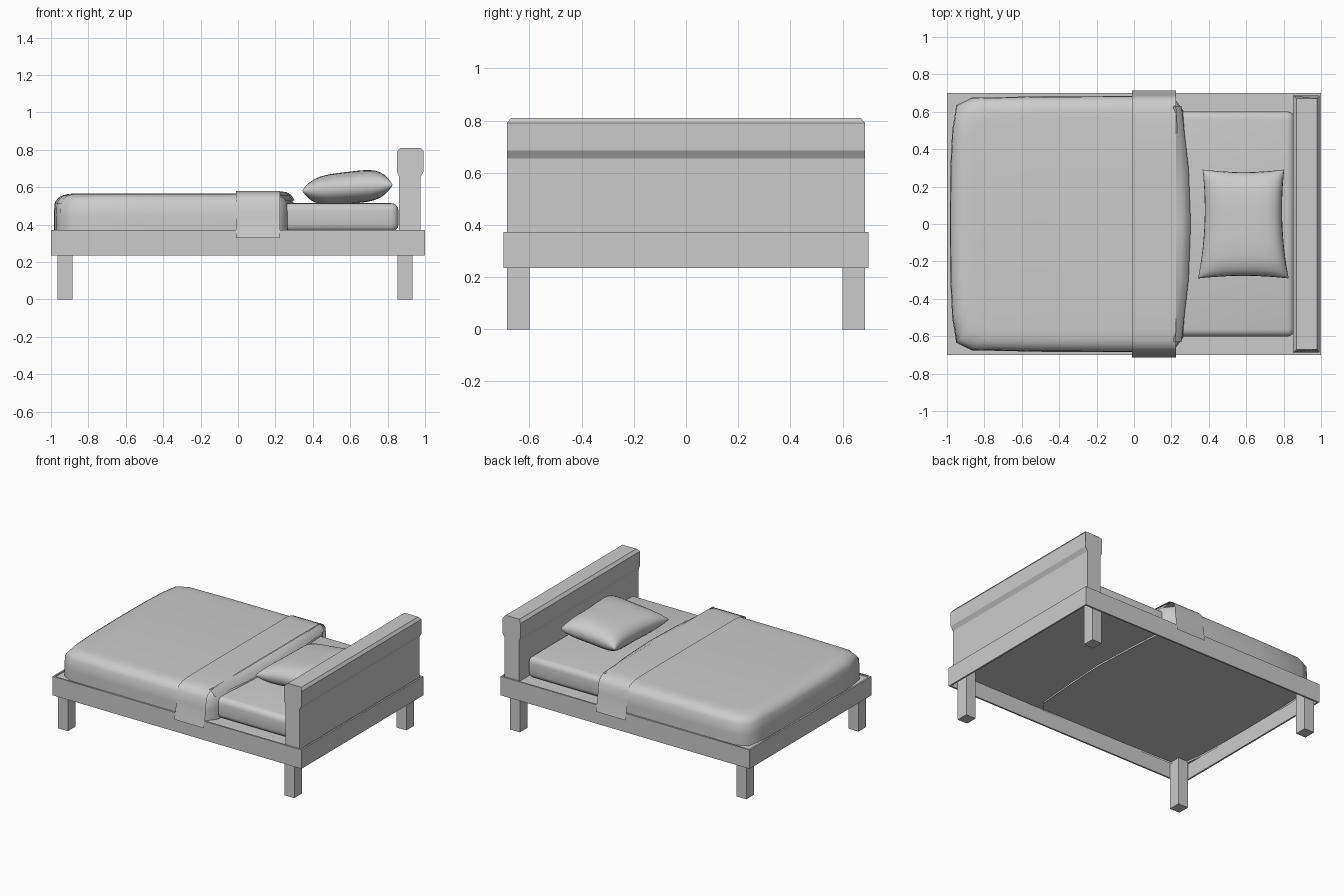
import bpy, bmesh, math

if "Cube" in bpy.data.objects:
    bpy.data.objects.remove(bpy.data.objects["Cube"])


def finish(name, bm, smooth=False):
    bmesh.ops.recalc_face_normals(bm, faces=bm.faces[:])
    mesh = bpy.data.meshes.new(name)
    bm.to_mesh(mesh)
    bm.free()
    ob = bpy.data.objects.new(name, mesh)
    bpy.context.collection.objects.link(ob)
    if smooth:
        for p in mesh.polygons:
            p.use_smooth = True
    return ob


def box(name, x, y, z, smooth=False):
    bm = bmesh.new()
    bmesh.ops.create_cube(bm, size=1)
    for v in bm.verts:
        v.co = [(r[0] + r[1]) / 2 + c * (r[1] - r[0]) for c, r in zip(v.co, (x, y, z))]
    return finish(name, bm, smooth)


def skin(bm, rings, closed):
    # joins successive rows of points with quads
    rows = [[bm.verts.new(p) for p in r] for r in rings]
    for a, b in zip(rows, rows[1:]):
        n = len(a)
        for i in range(n if closed else n - 1):
            j = (i + 1) % n
            bm.faces.new((a[i], a[j], b[j], b[i]))
    return rows


# Frame: thin rails around a shallow slab, hollow underneath
T = 0.012
for s, side in ((-1, "front"), (1, "back")):
    box(side + "_rail", (-1, 1), sorted((s * 0.7, s * (0.7 - T))), (0.235, 0.372))
for s, side in ((-1, "foot"), (1, "head")):
    box(side + "_rail", sorted((s, s * (1 - T))), (-0.7 + T, 0.7 - T), (0.235, 0.372))
box("bed_base", (-1 + T, 1 - T), (-0.7 + T, 0.7 - T), (0.348, 0.364))

# Legs
for x, end in ((-0.965, "foot"), (0.853, "head")):
    for s, side in ((-1, "front"), (1, "back")):
        box(f"{side}_{end}_leg", (x, x + 0.08), sorted((s * 0.6, s * 0.687)), (0, 0.35))

# Headboard: side profile with a thicker cap, extruded across the bed
profile = [(0.862, 0.36), (0.975, 0.36), (0.975, 0.655), (0.993, 0.685),
           (0.993, 0.79), (0.978, 0.81), (0.868, 0.81), (0.85, 0.79),
           (0.85, 0.685), (0.862, 0.655)]
bm = bmesh.new()
ends = [[(x, s * (0.67 if z > 0.8 else 0.687), z) for x, z in profile] for s in (-1, 1)]
for row in skin(bm, ends, True):
    bm.faces.new(row)
finish("headboard", bm)

# Mattress
mattress = box("mattress", (-0.95, 0.858), (-0.602, 0.602), (0.362, 0.515), True)
bev = mattress.modifiers.new("round", "BEVEL")
bev.width, bev.segments = 0.04, 4

# Blanket: bowed outline stacked in levels, open at the hem
half = [(-0.985, 0), (-0.982, 0.3), (-0.972, 0.5), (-0.95, 0.635), (-0.87, 0.675),
        (-0.5, 0.683), (0, 0.685), (0.21, 0.68), (0.265, 0.605), (0.288, 0.3), (0.303, 0)]
outline = half + [(x, -y) for x, y in half[-2:0:-1]]
levels = [(0.335, 0), (0.44, 0), (0.515, 0.004), (0.54, 0.02), (0.556, 0.045),
          (0.564, 0.075), (0.567, 0.12)]
bm = bmesh.new()
cx = -0.34
rows = skin(bm, [[(cx + (x - cx) * (1 - d / 0.645), y * (1 - d / 0.685), z)
                  for x, y in outline] for z, d in levels], True)
top = rows[-1]
n = len(top)
for i in range(len(half) - 1):          # flat top, bridged side to side
    loop = [top[i], top[i + 1], top[(n - i - 1) % n], top[(n - i) % n]]
    bm.faces.new(list(dict.fromkeys(loop)))
finish("blanket", bm, True)

# Folded-over band draped across the blanket, flaring at the hem
drape = [(0.713, 0.328), (0.698, 0.40), (0.689, 0.46), (0.683, 0.525), (0.662, 0.556),
         (0.625, 0.573), (0.56, 0.58), (0.3, 0.581)]
arc = [(-y, z) for y, z in drape] + drape[::-1]
bm = bmesh.new()
skin(bm, [[(x, y, z) for y, z in arc] for x in (-0.012, 0.11, 0.225)], False)
# rounded lip at the head end, top only
skin(bm, [[(x + dx, y, z) for x, y in
           ((0.225, -0.63), (0.225, -0.3), (0.225, 0), (0.225, 0.3), (0.225, 0.63))
           for dx in (-0.0 + d - 0.05 * (y / 0.63) ** 2 * (d > 0),)]
          for d, z in ((0, 0.578), (0.035, 0.574), (0.06, 0.558), (0.078, 0.53))], False)
finish("folded_band", bm, True)

# Pillow: two puffed grids welded at the seam
bm = bmesh.new()
N = 20
for side in (-1, 1):
    rows = []
    for i in range(N + 1):
        u = math.sin((i / N - 0.5) * math.pi)
        row = []
        for j in range(N + 1):
            v = math.sin((j / N - 0.5) * math.pi)
            puff = ((1 - u ** 4) * (1 - v ** 4)) ** 0.45
            x = 0.585 + u * (0.208 + 0.022 * v * v * abs(u) - 0.012 * v)
            y = v * (0.277 + 0.014 * u * u)
            z = 0.597 + 0.015 * u + side * (0.085 + 0.01 * u * (side > 0)) * puff
            row.append((x, y, max(z, 0.512)))
        rows.append(row)
    skin(bm, rows, False)
bmesh.ops.remove_doubles(bm, verts=bm.verts[:], dist=0.0005)
finish("pillow", bm, True)
